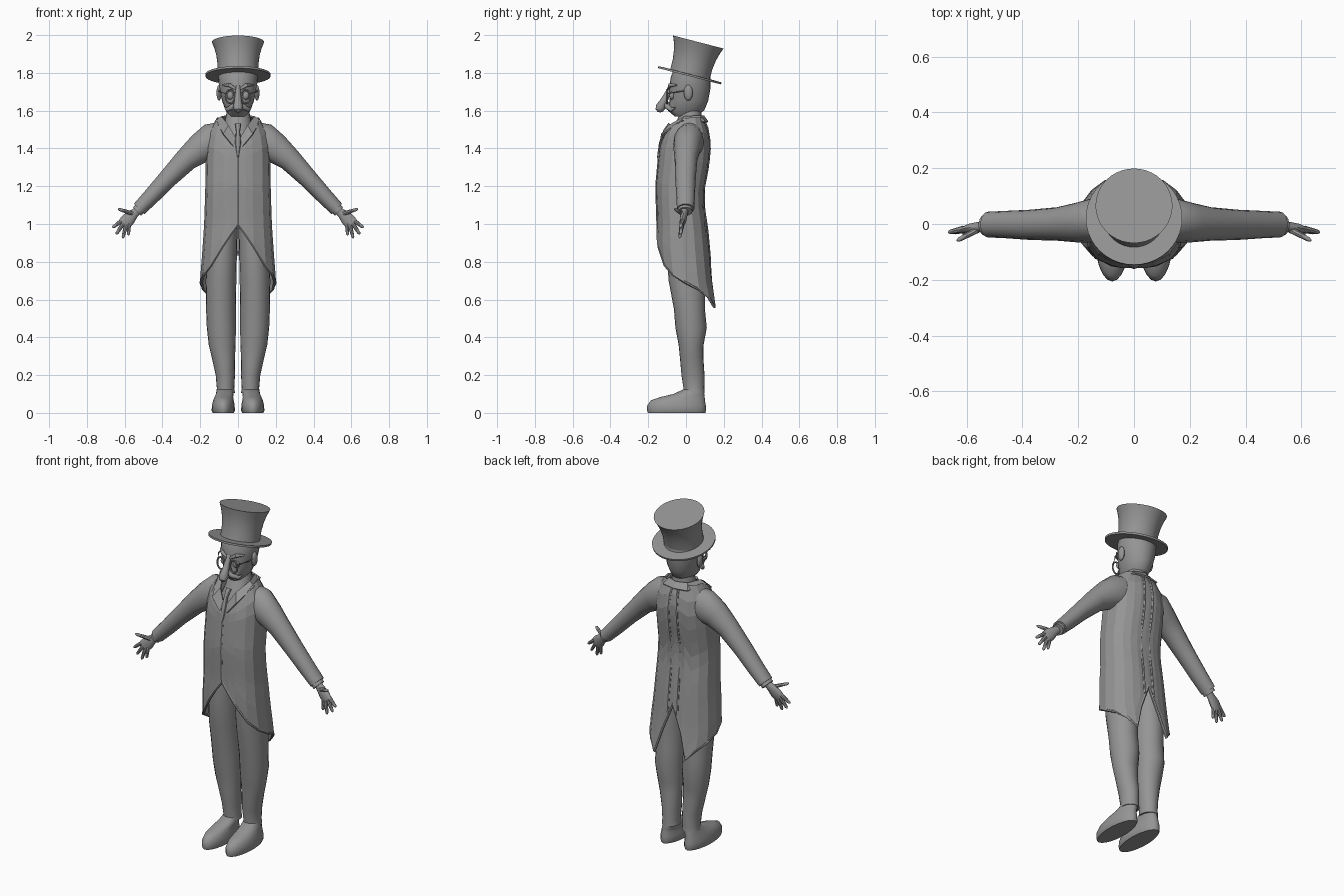
import bpy, bmesh, math
from mathutils import Vector, Matrix

grey = bpy.data.materials.new("mid_grey")
grey.diffuse_color = (0.3, 0.3, 0.3, 1)


def finish(name, bm, mirror=False, smooth=True, thick=0):
    bmesh.ops.recalc_face_normals(bm, faces=bm.faces)
    me = bpy.data.meshes.new(name)
    bm.to_mesh(me)
    bm.free()
    me.materials.append(grey)
    ob = bpy.data.objects.new(name, me)
    bpy.context.collection.objects.link(ob)
    if mirror:
        m = ob.modifiers.new("mirror", 'MIRROR')
        m.use_clip = True
        m.merge_threshold = 0.0005
    if thick:
        s = ob.modifiers.new("thickness", 'SOLIDIFY')
        s.thickness = thick
        s.offset = 0
    if smooth:
        bpy.ops.object.select_all(action='DESELECT')
        ob.select_set(True)
        bpy.context.view_layer.objects.active = ob
        bpy.ops.object.shade_smooth_by_angle(angle=math.radians(40))
    return ob


def skin(bm, rings, caps=True):
    """Join rings of points with quads and close the ends."""
    vs = [[bm.verts.new(p) for p in r] for r in rings]
    n = len(vs[0])
    for a, b in zip(vs, vs[1:]):
        for i in range(n):
            bm.faces.new((a[i], a[(i + 1) % n], b[(i + 1) % n], b[i]))
    if caps:
        bm.faces.new(vs[0])
        bm.faces.new(vs[-1])


def stack(name, rows, n=20, mirror=False, tilt=None):
    """Upright loft, each row is cx, cy, z, rx, ry."""
    bm = bmesh.new()
    skin(bm, [[(cx + rx * math.sin(2 * math.pi * i / n),
                cy - ry * math.cos(2 * math.pi * i / n), z) for i in range(n)]
              for cx, cy, z, rx, ry in rows])
    if tilt:
        bm.transform(tilt)
    return finish(name, bm, mirror)


def tube(name, pts, radii, n=10, mirror=True):
    """Tube on a path, each radius is (along y, across) or a single number."""
    pts = [Vector(p) for p in pts]
    rings = []
    for k, p in enumerate(pts):
        t = (pts[min(k + 1, len(pts) - 1)] - pts[max(k - 1, 0)]).normalized()
        ref = Vector((0, 1, 0)) if abs(t.y) < 0.9 else Vector((1, 0, 0))
        u = (ref - t * ref.dot(t)).normalized()
        v = t.cross(u)
        r = radii[k] if isinstance(radii, (list, tuple)) else radii
        a, b = r if isinstance(r, tuple) else (r, r)
        rings.append([p + u * a * math.cos(2 * math.pi * i / n)
                      + v * b * math.sin(2 * math.pi * i / n) for i in range(n)])
    bm = bmesh.new()
    skin(bm, rings)
    return finish(name, bm, mirror)


def lerp(table, x):
    """Straight-line lookup in a rising table of (x, value)."""
    for (a, va), (b, vb) in zip(table, table[1:]):
        if x <= b:
            return va + (vb - va) * max(0, (x - a) / (b - a))
    return table[-1][1]


# Top hat, tipped backwards
tilt = Matrix.Translation((0, 0.02, 1.788)) @ Matrix.Rotation(math.radians(-14.5), 4, 'X')
stack("top_hat", [(0, 0, z, r, r) for z, r in
      ((-0.006, 0.172), (0.005, 0.173), (0.006, 0.108), (0.06, 0.108),
       (0.11, 0.115), (0.15, 0.126), (0.181, 0.138))], 40, tilt=tilt)

# Head, neck and shirt front
stack("head", [(0, -0.005, 1.57, 0.04, 0.055), (0, 0, 1.60, 0.065, 0.096),
               (0, 0.015, 1.65, 0.084, 0.102), (0, 0.02, 1.72, 0.1, 0.11),
               (0, 0.025, 1.78, 0.105, 0.105), (0, 0.03, 1.83, 0.095, 0.09)], 24)
stack("neck", [(0, 0.0, 1.38, 0.1, 0.11), (0, 0.0, 1.46, 0.09, 0.1),
               (0, 0.015, 1.53, 0.072, 0.07), (0, 0.03, 1.62, 0.055, 0.05)])

# Face
tube("nose", [(0, -0.08, 1.73), (0, -0.098, 1.69), (0, -0.118, 1.65),
              (0, -0.134, 1.62), (0, -0.141, 1.602), (0, -0.143, 1.592)],
     [0.012, 0.015, 0.02, 0.026, 0.021, 0.007], 14, False)
tube("moustache", [(0, -0.1, 1.635), (0.03, -0.098, 1.62), (0.055, -0.078, 1.605),
                   (0.068, -0.058, 1.615)], [0.016, 0.015, 0.011, 0.004])
tube("eyebrow", [(0.012, -0.09, 1.715), (0.045, -0.085, 1.735), (0.08, -0.05, 1.735)],
     [0.006, 0.011, 0.004])
tube("glasses_rim", [(0.042 + 0.024 * math.sin(a * math.pi / 10), -0.1,
                      1.675 + 0.036 * math.cos(a * math.pi / 10)) for a in range(21)],
     0.005, 6)
tube("glasses_arm", [(0.064, -0.1, 1.69), (0.098, -0.04, 1.7), (0.105, 0.01, 1.705)],
     0.004, 6)


def ball(name, loc, size):
    bm = bmesh.new()
    bmesh.ops.create_uvsphere(bm, u_segments=14, v_segments=8, radius=1,
                              matrix=Matrix.Translation(loc) @ Matrix.Diagonal((*size, 1)))
    finish(name, bm, True)


ball("ear", (0.1, 0.012, 1.695), (0.014, 0.024, 0.042))
ball("eye", (0.04, -0.074, 1.68), (0.02, 0.015, 0.022))

# Tailcoat body: angles run from the front centre to the back centre
HALF = [(0.56, 0.19), (0.7, 0.197), (0.8, 0.188), (1.0, 0.174), (1.2, 0.168),
        (1.4, 0.165), (1.5, 0.148), (1.57, 0.1)]
FRONT = [(0.56, -0.12), (0.77, -0.142), (0.9, -0.153), (1.0, -0.148), (1.2, -0.154),
         (1.4, -0.136), (1.5, -0.105), (1.57, -0.05)]
BACK = [(0.56, 0.163), (0.7, 0.133), (0.86, 0.12), (0.97, 0.11), (1.1, 0.09),
        (1.18, 0.09), (1.31, 0.115), (1.42, 0.125), (1.54, 0.105), (1.57, 0.08)]
HEM = [(0, 1.0), (10, 0.94), (22, 0.88), (45, 0.78), (67, 0.73), (90, 0.69),
       (112, 0.655), (135, 0.615), (152, 0.56), (166, 0.70), (180, 0.86)]
RIM = [(0, 1.43), (22, 1.47), (45, 1.52), (67, 1.55), (90, 1.56), (180, 1.565)]


def coat_point(deg, z, out=0):
    s, c = math.sin(math.radians(deg)), math.cos(math.radians(deg))
    f, b = lerp(FRONT, z) - out, lerp(BACK, z) + out
    x = (lerp(HALF, z) + out) * max(s, 0) ** 0.8 if deg < 180 else 0
    return (x, (f + b) / 2 - (b - f) / 2 * math.copysign(abs(c) ** 0.8, c), z)


bm = bmesh.new()
grid = [[bm.verts.new(coat_point(d, h + (lerp(RIM, d) - h) * k / 12)) for k in range(13)]
        for d, h in HEM]
for a, b in zip(grid, grid[1:]):
    for k in range(12):
        bm.faces.new((a[k], b[k], b[k + 1], a[k + 1]))
finish("tailcoat", bm, True, False, 0.01)

# Piping on the hem, front closure and back seam
tube("hem_piping", [coat_point(d, h) for d, h in HEM], 0.008, 6)
tube("front_closure", [coat_point(0, 1.0 + 0.044 * k, 0.002) for k in range(11)],
     (0.007), 6, False)
for deg, low in ((174, 0.8),):
    tube("back_seam", [coat_point(deg, low + (1.56 - low) * k / 14, 0.002)
                       for k in range(15)], 0.007, 6)

# Turned collar with lapels
inner = [(0.004, -0.125, 1.44), (0.05, -0.09, 1.52), (0.085, -0.01, 1.567),
         (0.06, 0.07, 1.572), (0, 0.092, 1.572)]
outer = [(0.025, -0.138, 1.41), (0.078, -0.128, 1.475), (0.118, -0.02, 1.545),
         (0.078, 0.1, 1.54), (0, 0.115, 1.54)]
bm = bmesh.new()
va, vb = [[bm.verts.new(p) for p in row] for row in (inner, outer)]
for i in range(4):
    bm.faces.new((va[i], va[i + 1], vb[i + 1], vb[i]))
finish("collar", bm, True, False, 0.009)

# Necktie
tube("necktie", [(0, -0.085, 1.53), (0, -0.112, 1.49), (0, -0.135, 1.43), (0, -0.148, 1.35)],
     [(0.01, 0.018), (0.01, 0.011), (0.008, 0.016), (0.006, 0.003)], 8, False)

# Sleeves and cuffs
tube("sleeve", [(0.07, 0.02, 1.46), (0.135, 0.015, 1.435), (0.2, 0.005, 1.40),
                (0.275, 0, 1.34), (0.375, -0.003, 1.237), (0.46, -0.002, 1.145),
                (0.523, -0.002, 1.08)],
     [(0.07, 0.085), (0.08, 0.1), (0.072, 0.08), (0.06, 0.062), (0.054, 0.05),
      (0.049, 0.044), (0.046, 0.039)], 16)
tube("cuff", [(0.505, -0.004, 1.095), (0.535, -0.004, 1.066)], [(0.038, 0.032)] * 2, 14)

# Hands
tube("palm", [(0.52, -0.005, 1.08), (0.55, -0.01, 1.055), (0.58, -0.015, 1.025),
              (0.605, -0.022, 1.0)],
     [(0.02, 0.02), (0.019, 0.025), (0.018, 0.036), (0.012, 0.034)], 12)
FINGERS = [((0.612, -0.018, 1.02), (0.665, -0.03, 0.98)),
           ((0.606, -0.02, 1.005), (0.645, -0.03, 0.945)),
           ((0.592, -0.022, 0.995), (0.61, -0.034, 0.925)),
           ((0.578, -0.02, 1.0), (0.58, -0.03, 0.94)),
           ((0.56, -0.02, 1.055), (0.635, -0.06, 1.08))]
for i, (a, b) in enumerate(FINGERS):
    a, b = Vector(a), Vector(b)
    tube("thumb" if i == 4 else "finger", [a, a.lerp(b, 0.5), a.lerp(b, 0.9), b],
         [0.012, 0.01, 0.008, 0.003], 8)

# Trouser legs and shoes
stack("trouser_leg", [(0.066, 0.043, 0.105, 0.05, 0.056), (0.066, 0.042, 0.13, 0.046, 0.055),
                      (0.067, 0.037, 0.2, 0.051, 0.061), (0.077, 0.03, 0.29, 0.061, 0.062),
                      (0.084, 0.027, 0.36, 0.071, 0.066), (0.088, 0.027, 0.45, 0.077, 0.083),
                      (0.09, 0.018, 0.55, 0.079, 0.082), (0.09, 0.005, 0.7, 0.081, 0.097),
                      (0.085, -0.005, 0.88, 0.08, 0.1), (0.083, -0.01, 1.0, 0.081, 0.09)],
      20, True)
stack("shoe", [(0.078, -0.05, 0, 0.056, 0.152), (0.078, -0.05, 0.012, 0.062, 0.156),
               (0.078, -0.05, 0.04, 0.061, 0.155), (0.077, -0.043, 0.066, 0.055, 0.143),
               (0.075, -0.02, 0.083, 0.05, 0.119), (0.07, 0.015, 0.1, 0.047, 0.082),
               (0.067, 0.04, 0.125, 0.042, 0.053)], 22, True)
